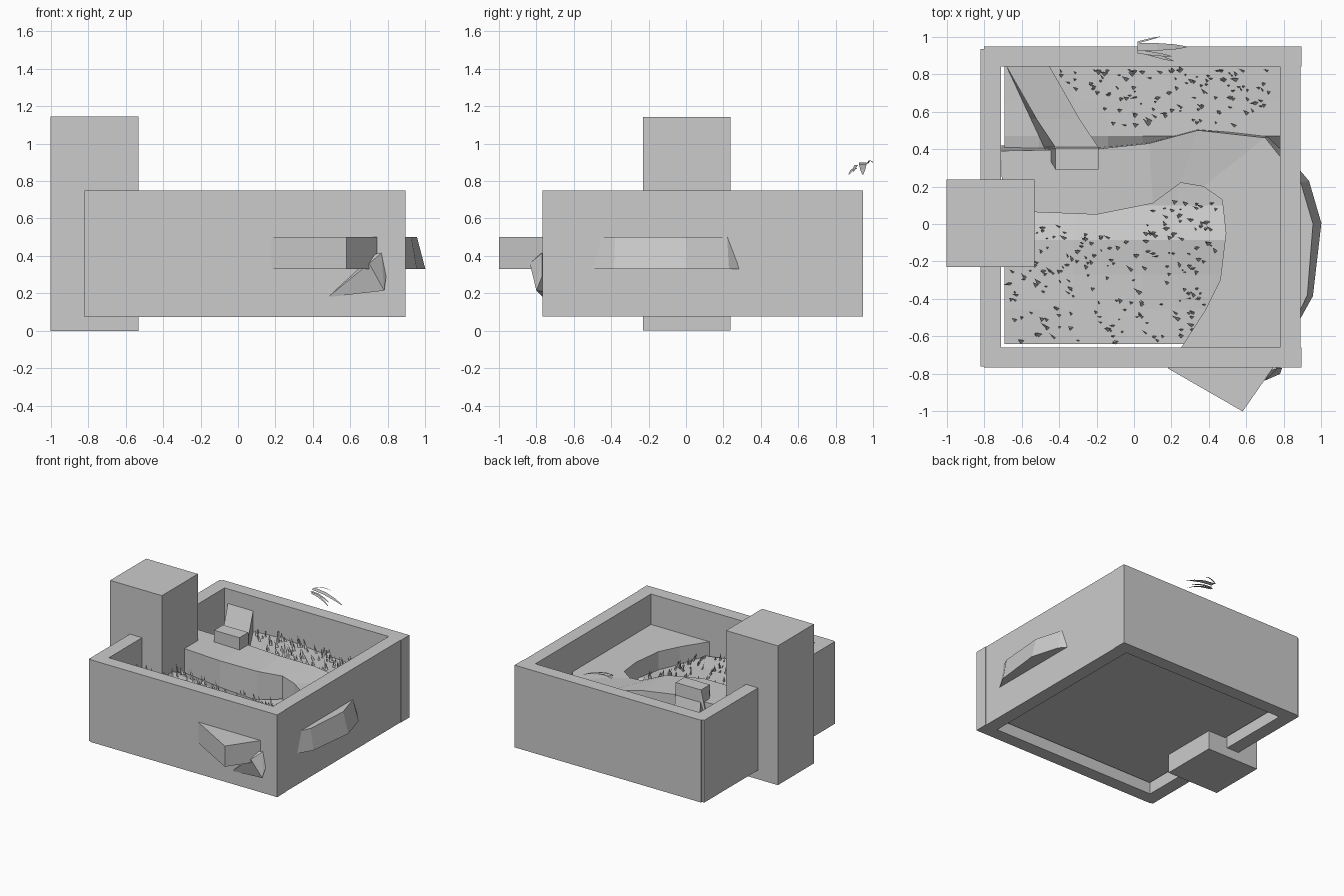
import bpy, bmesh, math, random
from mathutils import Vector

if "Cube" in bpy.data.objects:
    bpy.data.objects.remove(bpy.data.objects["Cube"])

random.seed(4)


def finish(bm, name):
    bmesh.ops.recalc_face_normals(bm, faces=bm.faces)
    me = bpy.data.meshes.new(name)
    bm.to_mesh(me)
    bm.free()
    ob = bpy.data.objects.new(name, me)
    bpy.context.collection.objects.link(ob)
    return ob


def box(name, lo, hi):
    bm = bmesh.new()
    bmesh.ops.create_cube(bm, size=1)
    for v in bm.verts:
        v.co = Vector([l + (c + .5) * (h - l) for l, h, c in zip(lo, hi, v.co)])
    return finish(bm, name)


def loft(name, rings):
    """Closed skin through rings of equal point count."""
    bm = bmesh.new()
    rows = [[bm.verts.new(p) for p in r] for r in rings]
    n = len(rows[0])
    for a, b in zip(rows, rows[1:]):
        for i in range(n):
            j = (i + 1) % n
            bm.faces.new((a[i], a[j], b[j], b[i]))
    bm.faces.new(rows[0])
    bm.faces.new(rows[-1])
    return finish(bm, name)


# Enclosing walls and tower
box("left_wall", (-.82, -.76, .075), (-.71, .935, .75))
box("right_wall", (.78, -.72, .075), (.889, .90, .75))
box("front_wall", (-.80, -.767, .075), (.893, -.66, .75))
box("back_wall", (-.80, .84, .075), (.893, .947, .75))
box("tower", (-1, -.23, 0), (-.53, .237, 1.143))


# Uneven ground slab, sinking towards the path
def ground_z(x, y):
    if y > .3:
        return .455 + .02 * math.sin(5 * x + 3 * y)
    dip = .09 * min(1, max(0, (y + .09) / .19))
    return .50 - .12 * (x + .7) + .015 * math.sin(6 * y + 2 * x) - dip


bm = bmesh.new()
bmesh.ops.create_grid(bm, x_segments=8, y_segments=8, size=.5)
for v in bm.verts:
    v.co.x = -.69 + (v.co.x + .5) * 1.47
    v.co.y = -.64 + (v.co.y + .5) * 1.48
    v.co.z = ground_z(v.co.x, v.co.y)
skirt = bmesh.ops.extrude_face_region(bm, geom=bm.faces[:])
for v in skirt["geom"]:
    if isinstance(v, bmesh.types.BMVert):
        v.co.z = .155
finish(bm, "ground")

# Winding path: inner edge, outer edge, top height, outward flare of the base
path = [
    (-.70, .07, -.71, .39, .60, .03),
    (-.20, .05, -.20, .40, .59, .01),
    (.10, .11, .08, .43, .56, .005),
    (.25, .22, .34, .50, .52, .01),
    (.37, .20, .70, .46, .50, .03),
    (.47, .13, .89, .22, .50, .045),
    (.49, -.05, .955, 0, .50, .045),
    (.46, -.30, .925, -.38, .50, .03),
    (.38, -.46, .74, -.77, .50, 0),
    (.18, -.77, .58, -1.0, .50, 0),
]
rings = []
for ax, ay, bx, by, z, f in path:
    d = Vector((bx - ax, by - ay)).normalized() * f
    rings.append([(ax, ay, z), (bx, by, z), (bx + d.x, by + d.y, .33), (ax, ay, .33)])
loft("path", rings)

# Sloping ramp from the back wall to a raised step: left x, y, top, base flare
ramp = [(-.68, .84, .63, 0), (-.52, .56, .60, .03), (-.42, .41, .59, .06),
        (-.42, .405, .69, .06), (-.42, .29, .69, 0)]
loft("ramp", [[(x, y, t), (x + .23, y, t), (x + .23, y, .44), (x - f, y, .44)]
              for x, y, t, f in ramp])

# Rock breaking through the front wall
bm = bmesh.new()
for p in [(.48, -.765, .18), (.78, -.80, .215), (.73, -.78, .41), (.765, -.77, .415),
          (.70, -.835, .36), (.79, -.77, .29), (.66, -.72, .33), (.62, -.70, .2)]:
    bm.verts.new(p)
bmesh.ops.convex_hull(bm, input=bm.verts)
finish(bm, "rock")

# Grass blades: thin leaning three-sided spikes
bm = bmesh.new()


def blade(x, y):
    z = ground_z(x, y) - .005
    s = random.uniform(.004, .015)
    h = random.uniform(.03, .085)
    base = [bm.verts.new((x + s * math.cos(t), y + s * math.sin(t), z))
            for t in (.3, 2.4, 4.5)]
    tip = bm.verts.new((x - h * random.uniform(.1, .5), y + h * random.uniform(-.1, .4), z + h))
    for i in range(3):
        bm.faces.new((base[i], base[(i + 1) % 3], tip))


for _ in range(260):
    x, y = random.uniform(-.66, .45), random.uniform(-.63, .14)
    on_path = y > (0 if x < .1 else .12)
    in_tower = x < -.53 and y > -.23
    if not on_path and not in_tower and x < .46 - .5 * max(0, -y - .28):
        blade(x, y)
for _ in range(130):
    x = random.uniform(-.4, .72)
    y = .82 - .3 * random.random() ** 1.6
    if y > .75 - (x + .35) * .9:
        blade(x, y)
finish(bm, "grass")

# Small drooping leaves hovering over the back wall
leaves = [((.02, .945, .90), (.28, .945, .835), .02),
          ((.02, .93, .87), (.21, .87, .835), .012),
          ((.02, .92, .885), (.20, .895, .85), .01),
          ((.02, .97, .895), (.14, 1.0, .895), .005)]
bm = bmesh.new()
for a, b, w in leaves:
    a, b = Vector(a), Vector(b)
    rows = []
    for t, k in ((0, 1), (.4, 1), (.75, .7), (1, .15)):
        c = a.lerp(b, t) + Vector((0, 0, .06 * t * (1 - t)))
        rows.append([bm.verts.new(c + Vector((0, s * w * k, 0))) for s in (-1, 1)])
    for p, q in zip(rows, rows[1:]):
        bm.faces.new((p[0], p[1], q[1], q[0]))
finish(bm, "leaves")
